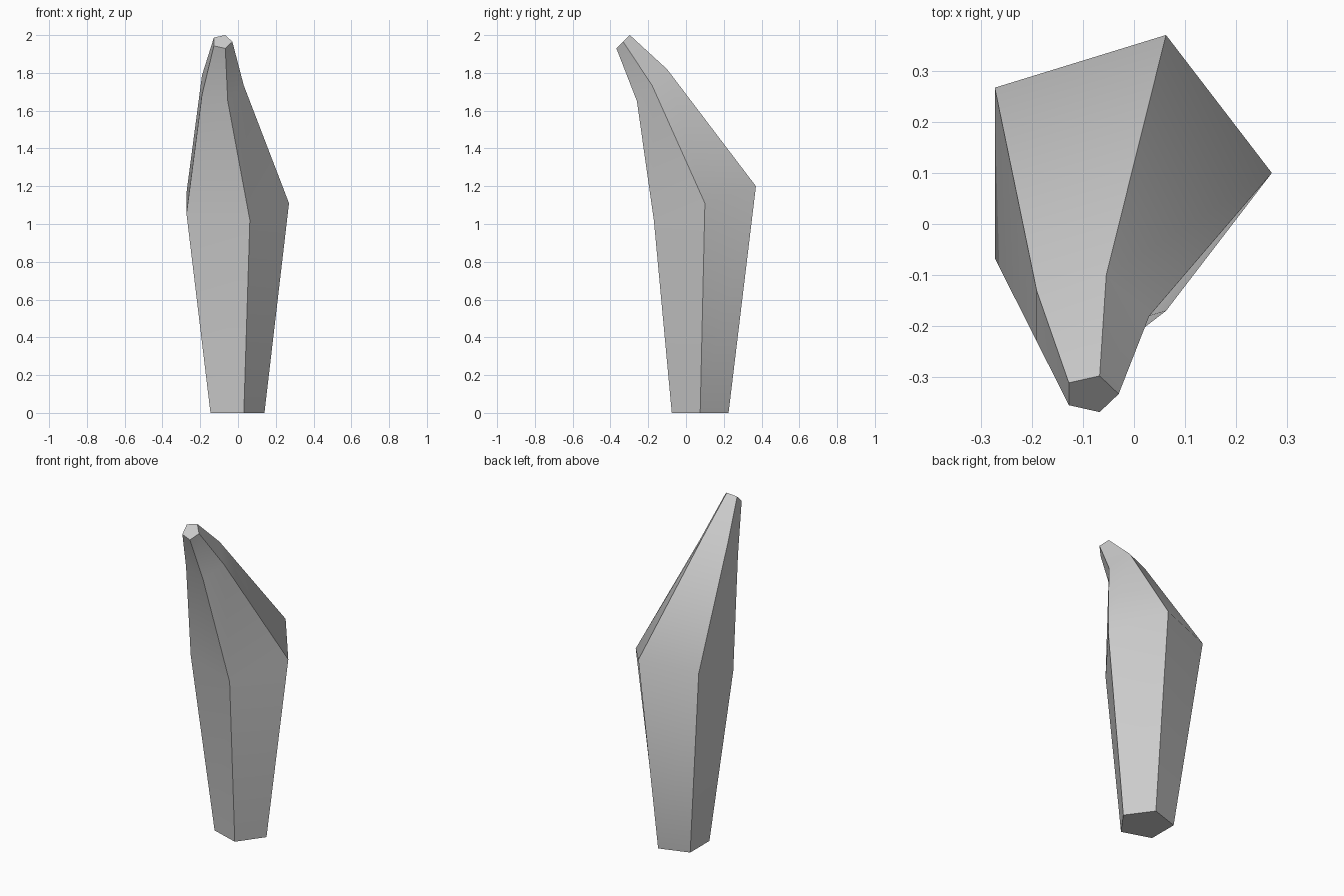
import bpy, bmesh
from math import cos, sin, pi

if "Cube" in bpy.data.objects:
    bpy.data.objects.remove(bpy.data.objects["Cube"])

SIDES = 5
# rings along the bent spike: centre x, y, z, radius, tilt as (y scale, z scale)
rings = [
    (-0.018, 0.075, 0.0, 0.158, 1.0, 0.0),
    (-0.030, 0.100, 1.110, 0.300, 0.947, 0.315),
    (-0.092, -0.180, 1.735, 0.122, 0.690, 0.724),
    (-0.084, -0.333, 1.965, 0.054, 0.690, 0.690),
]

bm = bmesh.new()
loops = []
for cx, cy, cz, r, ty, tz in rings:
    loops.append([bm.verts.new((cx + r * cos(2 * pi * i / SIDES),
                                cy + r * ty * sin(2 * pi * i / SIDES),
                                cz + r * tz * sin(2 * pi * i / SIDES)))
                  for i in range(SIDES)])

# side faces, smooth along the length
for a, b in zip(loops, loops[1:]):
    for i in range(SIDES):
        j = (i + 1) % SIDES
        bm.faces.new((a[i], a[j], b[j], b[i])).smooth = True

# flat end caps
bm.faces.new(loops[0][::-1])
bm.faces.new(loops[-1])

# long ridges stay sharp
for a, b in zip(loops, loops[1:]):
    for v, w in zip(a, b):
        bm.edges.get((v, w)).smooth = False
# cap rims stay sharp
for loop in (loops[0], loops[-1]):
    for i in range(SIDES):
        bm.edges.get((loop[i], loop[(i + 1) % SIDES])).smooth = False

bmesh.ops.recalc_face_normals(bm, faces=bm.faces)
mesh = bpy.data.meshes.new("bent_spike")
bm.to_mesh(mesh)
bm.free()
bpy.context.collection.objects.link(bpy.data.objects.new("bent_spike", mesh))
